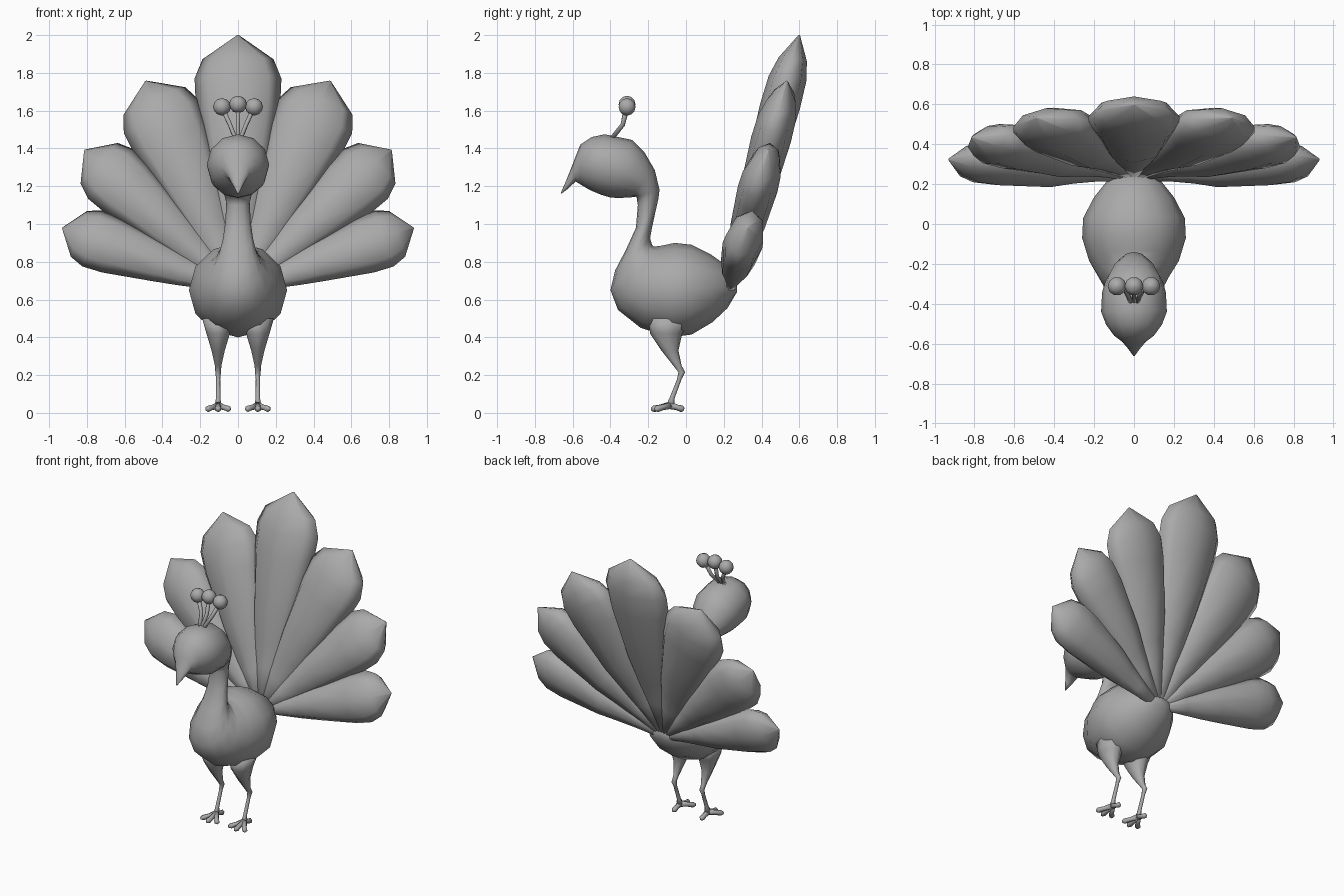
import bpy, bmesh, math
from mathutils import Vector

cube = bpy.data.objects.get("Cube")
if cube:
    bpy.data.objects.remove(cube)

grey = bpy.data.materials.new("plain_grey")
GREY = (0.4, 0.4, 0.4, 1)
grey.use_nodes = True
grey.diffuse_color = GREY
grey.node_tree.nodes["Principled BSDF"].inputs["Base Color"].default_value = GREY


def loft(name, rings, sides=12):
    """Skin a list of (centre, u axis, v axis) elliptical rings."""
    bm = bmesh.new()
    loops = []
    for c, u, v in rings:
        c, u, v = Vector(c), Vector(u), Vector(v)
        angles = [math.tau * i / sides for i in range(sides)]
        loops.append([bm.verts.new(c + u * math.cos(a) + v * math.sin(a)) for a in angles])
    for a, b in zip(loops, loops[1:]):
        for i in range(sides):
            j = (i + 1) % sides
            bm.faces.new((a[i], a[j], b[j], b[i]))
    bm.faces.new(loops[0][::-1])
    bm.faces.new(loops[-1])
    bmesh.ops.recalc_face_normals(bm, faces=bm.faces)
    mesh = bpy.data.meshes.new(name)
    bm.to_mesh(mesh)
    bm.free()
    mesh.materials.append(grey)
    mesh.shade_smooth()
    obj = bpy.data.objects.new(name, mesh)
    bpy.context.collection.objects.link(obj)
    return obj


def tube(name, points, radii, sides=8):
    """Round tube through the points, with one radius for each."""
    pts = [Vector(p) for p in points]
    rings = []
    for i, p in enumerate(pts):
        d = (pts[min(i + 1, len(pts) - 1)] - pts[max(i - 1, 0)]).normalized()
        u = d.cross(Vector((1, 0, 0)) if abs(d.x) < 0.8 else Vector((0, 0, 1))).normalized()
        rings.append((p, u * radii[i], d.cross(u) * radii[i]))
    return loft(name, rings, sides)


# Body, neck, head and beak: upper y z, lower y z, half width
SPINE = [
    (0.27, 0.70, 0.27, 0.64, 0.06), (0.20, 0.79, 0.22, 0.555, 0.14),
    (0.13, 0.84, 0.14, 0.48, 0.20), (0.03, 0.89, 0.03, 0.415, 0.255),
    (-0.06, 0.90, -0.08, 0.40, 0.26), (-0.13, 0.885, -0.24, 0.45, 0.225),
    (-0.17, 0.88, -0.36, 0.545, 0.175), (-0.18, 0.89, -0.40, 0.65, 0.13),
    (-0.19, 0.925, -0.375, 0.755, 0.10), (-0.18, 0.98, -0.32, 0.86, 0.08),
    (-0.165, 1.05, -0.265, 0.98, 0.067), (-0.147, 1.13, -0.255, 1.10, 0.062),
    (-0.14, 1.18, -0.262, 1.145, 0.075), (-0.165, 1.285, -0.30, 1.14, 0.11),
    (-0.22, 1.38, -0.36, 1.138, 0.145), (-0.285, 1.445, -0.40, 1.14, 0.16),
    (-0.43, 1.475, -0.45, 1.155, 0.165), (-0.50, 1.46, -0.51, 1.18, 0.14),
    (-0.56, 1.42, -0.56, 1.21, 0.10), (-0.595, 1.33, -0.585, 1.225, 0.06),
    (-0.63, 1.24, -0.62, 1.19, 0.03), (-0.662, 1.167, -0.66, 1.16, 0.004),
]
loft("body_neck_head", [
    ((0, (ty + by) / 2, (tz + bz) / 2), (w, 0, 0), (0, (ty - by) / 2, (tz - bz) / 2))
    for ty, tz, by, bz, w in SPINE])

# Tail feathers: share of length, share of half width, half thickness
FEATHER = [(0, 0.1, 0.02), (0.2, 0.37, 0.04), (0.32, 0.53, 0.06), (0.45, 0.68, 0.09),
           (0.72, 0.97, 0.105), (0.83, 1, 0.1), (0.905, 0.82, 0.075), (1, 0.02, 0.004)]
LEAN = 0.27


def feather(name, angle, length, width):
    s, c = math.sin(math.radians(angle)), math.cos(math.radians(angle))
    rings = []
    for t, w, thick in FEATHER:
        d, w = t * length, w * width
        centre = (s * d, 0.235 + LEAN * c * d, 0.65 + c * d)
        rings.append((centre, (c * w, -LEAN * s * w, -s * w), (0, thick, -LEAN * thick * 0.5)))
    loft(name, rings, 8)


feather("tail_feather_centre", 0, 1.35, 0.23)
for side, x in (("left", 1), ("right", -1)):
    for level, angle, length, width in (("upper", 23.8, 1.21, 0.218),
                                        ("middle", 47.6, 1.1, 0.178),
                                        ("lower", 70.5, 0.987, 0.157)):
        feather(f"tail_feather_{level}_{side}", angle * x, length, width)

# Crest of three stalks with round ends
for name, x, z in (("left", 1, 1.62), ("centre", 0, 1.633), ("right", -1, 1.62)):
    x *= 0.085
    tube(f"crest_stalk_{name}",
         [(x * 0.15, -0.395, 1.45), (x * 0.5, -0.335, 1.525), (x, -0.312, z)],
         [0.012, 0.012, 0.014], 6)
    ball = [math.pi * (0.02 + 0.96 * i / 6) for i in range(7)]
    loft(f"crest_ball_{name}", [
        ((x, -0.312, z - 0.046 * math.cos(a)), (0.047 * math.sin(a), 0, 0),
         (0, 0.047 * math.sin(a), 0)) for a in ball], 10)

# Legs: y, z, half width, half depth
LEG = [(-0.09, 0.50, 0.085, 0.11), (-0.105, 0.42, 0.062, 0.085), (-0.085, 0.33, 0.035, 0.045),
       (-0.045, 0.25, 0.017, 0.022), (-0.022, 0.215, 0.015, 0.018), (-0.035, 0.18, 0.011, 0.012),
       (-0.075, 0.075, 0.012, 0.014), (-0.085, 0.03, 0.02, 0.025)]
TOES = {"middle": (0, -0.185), "outer": (0.062, -0.165), "inner": (-0.062, -0.165), "rear": (0, -0.01)}
for side, sx in (("left", 1), ("right", -1)):
    x = 0.105 * sx
    loft(f"leg_{side}", [((x, y, z), (w, 0, 0), (0, d, 0)) for y, z, w, d in LEG], 8)
    for toe, (dx, y) in TOES.items():
        dx *= sx
        tip = Vector((x + dx, y, 0.018))
        root = Vector((x, -0.085, 0.04))
        tube(f"toe_{toe}_{side}",
             [root, root.lerp(tip, 0.5), root.lerp(tip, 0.85), tip],
             [0.02, 0.015, 0.018, 0.008], 6)
